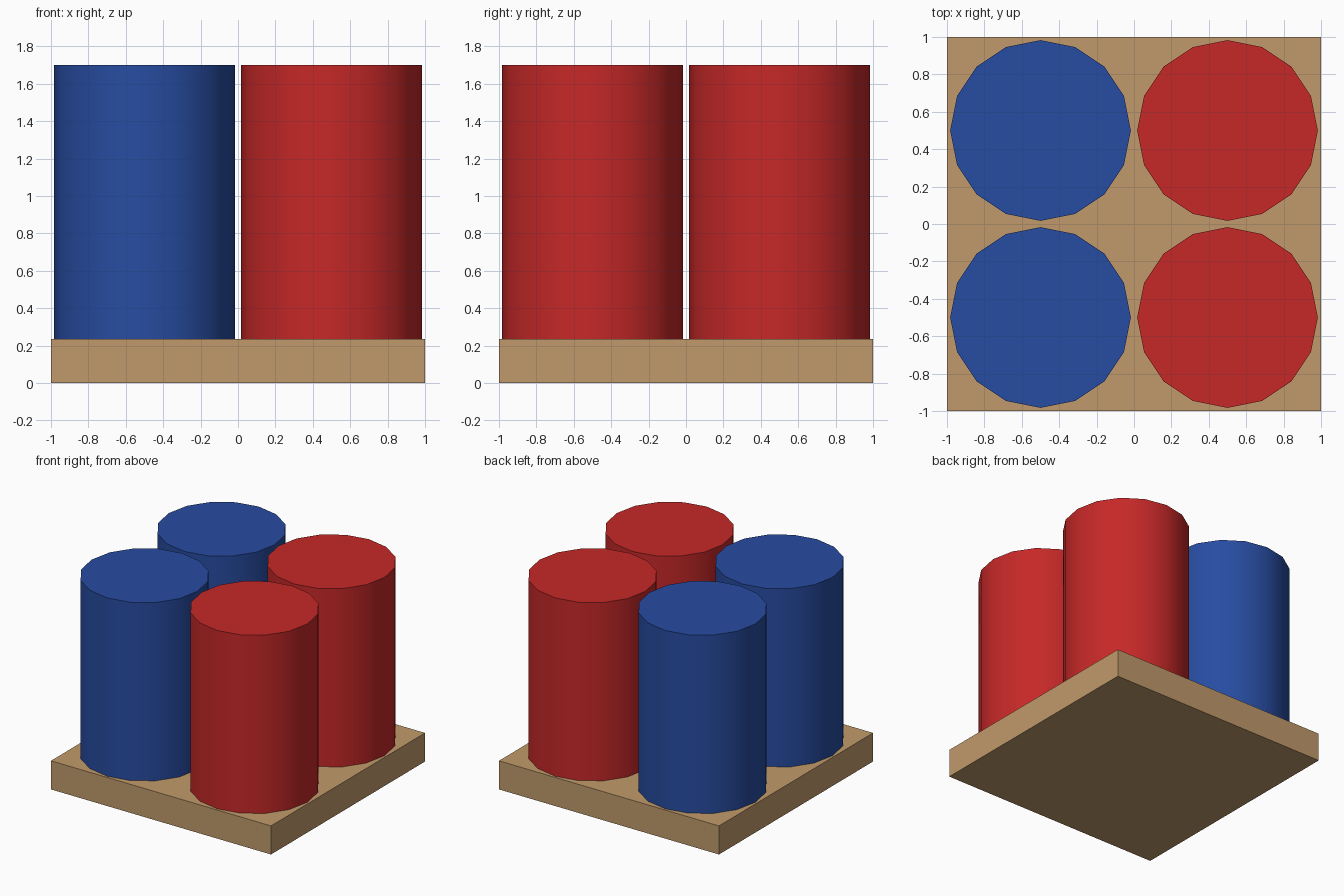
import bpy
import math

cube = bpy.data.objects.get("Cube")
if cube:
    bpy.data.objects.remove(cube, do_unlink=True)


def linear(c):
    c /= 255
    return c / 12.92 if c <= 0.04045 else ((c + 0.055) / 1.055) ** 2.4


def make_material(name, rgb):
    mat = bpy.data.materials.new(name)
    mat.use_nodes = True
    color = [linear(c) for c in rgb] + [1]
    mat.diffuse_color = color
    bsdf = next(n for n in mat.node_tree.nodes if n.type == 'BSDF_PRINCIPLED')
    bsdf.inputs["Base Color"].default_value = color
    return mat


wood = make_material("tan_wood", (193, 154, 107))
red = make_material("red_paint", (198, 40, 40))
blue = make_material("blue_paint", (39, 76, 161))

BASE_TOP = 0.235
TOP = 1.70
RADIUS = 0.483

# Square wooden base
bpy.ops.mesh.primitive_cube_add(size=1, location=(0, 0, BASE_TOP / 2))
base = bpy.context.object
base.name = "base"
base.scale = (2, 2, BASE_TOP)
bpy.ops.object.transform_apply(location=False, rotation=False, scale=True)
base.data.materials.append(wood)

# Four standing cylinders, red on the left and blue on the right
for side, x, mat in (("left", 0.5, red), ("right", -0.5, blue)):
    for end, y in (("front", -0.5), ("back", 0.5)):
        bpy.ops.mesh.primitive_cylinder_add(
            vertices=16, radius=RADIUS, depth=TOP - BASE_TOP,
            location=(x, y, (TOP + BASE_TOP) / 2))
        cylinder = bpy.context.object
        cylinder.name = f"cylinder_{end}_{side}"
        cylinder.data.materials.append(mat)
        bpy.ops.object.shade_smooth_by_angle(angle=math.radians(30))
